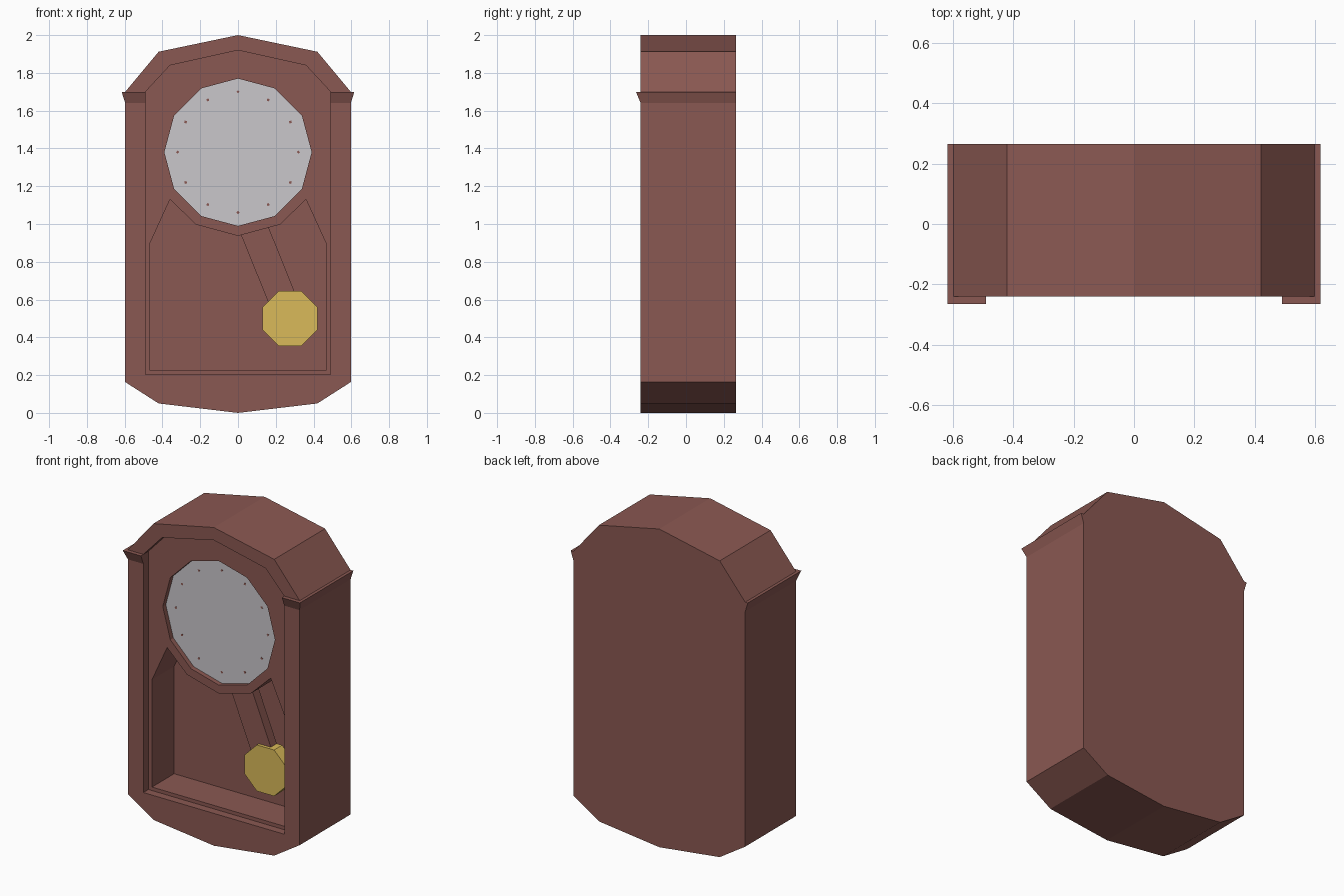
import bpy, bmesh, math

if "Cube" in bpy.data.objects:
    bpy.data.objects.remove(bpy.data.objects["Cube"])


def material(name, rgb):
    m = bpy.data.materials.new(name)
    m.diffuse_color = (*rgb, 1.0)
    m.use_nodes = True
    m.node_tree.nodes["Principled BSDF"].inputs["Base Color"].default_value = m.diffuse_color
    return m


WOOD = material("brown_wood", (0.255, 0.098, 0.084))
WHITE = material("dial_white", (0.59, 0.57, 0.60))
BRASS = material("brass_yellow", (0.70, 0.49, 0.10))


def loft(name, front, back, mat):
    """Solid between two matching rings of 3D points."""
    bm = bmesh.new()
    a = [bm.verts.new(p) for p in front]
    b = [bm.verts.new(p) for p in back]
    n = len(a)
    bm.faces.new(a)
    bm.faces.new(b[::-1])
    for i in range(n):
        j = (i + 1) % n
        bm.faces.new((a[j], a[i], b[i], b[j]))
    bmesh.ops.recalc_face_normals(bm, faces=bm.faces)
    me = bpy.data.meshes.new(name)
    bm.to_mesh(me)
    bm.free()
    ob = bpy.data.objects.new(name, me)
    bpy.context.collection.objects.link(ob)
    me.materials.append(mat)
    return ob


def prism(name, outline, y0, y1, mat):
    """Extrude an x-z outline along y."""
    return loft(name, [(x, y0, z) for x, z in outline],
                [(x, y1, z) for x, z in outline], mat)


def mirrored(half):
    """Complete a right-hand outline that runs from bottom centre to top centre."""
    return half + [(-x, z) for x, z in reversed(half) if x > 0]


def ngon(cx, cz, r, n, start):
    return [(cx + r * math.cos(start + i * math.tau / n),
             cz + r * math.sin(start + i * math.tau / n)) for i in range(n)]


def carve(ob, cutter):
    cutter.hide_render = True
    mod = ob.modifiers.new("carve", 'BOOLEAN')
    mod.operation = 'DIFFERENCE'
    mod.solver = 'EXACT'
    mod.object = cutter
    bpy.context.view_layer.objects.active = ob
    bpy.ops.object.modifier_apply(modifier=mod.name)
    bpy.data.objects.remove(cutter)


FRONT, BACK, PANEL, DIAL = -0.24, 0.265, -0.19, -0.16
CENTRE = 1.38

# Case with arched top and shallow pointed base
case = prism("case", mirrored([(0, 0), (0.42, 0.05), (0.597, 0.163), (0.597, 1.70),
                               (0.42, 1.912), (0, 2.0)]), FRONT, BACK, WOOD)

# Shallow front recess, dial well and deep pendulum window
carve(case, prism("recess_cutter", mirrored([(0.49, 0.203), (0.49, 1.70),
                                             (0.36, 1.84), (0, 1.92)]),
                  FRONT - 0.1, PANEL, WOOD))
dial_ring = ngon(0, CENTRE, 0.39, 12, math.pi / 2)
carve(case, prism("dial_cutter", dial_ring, PANEL - 0.02, DIAL + 0.004, WOOD))
window = [(0.465, 0.225), (0.465, 0.90), (0.36, 1.13), (0.222, 0.997), (0, 0.937)]
carve(case, prism("window_cutter", mirrored(window), PANEL - 0.02, 0.03, WOOD))

# Dial plate and tiny hour marks
prism("dial", dial_ring, DIAL, DIAL + 0.006, WHITE)
for h in range(12):
    a = h * math.tau / 12
    prism("hour_mark", ngon(0.32 * math.sin(a), CENTRE + 0.32 * math.cos(a), 0.009, 4, a),
          DIAL - 0.001, DIAL + 0.002, WOOD)

# Flared capitals on both sides
for side, s in (("right", 1), ("left", -1)):
    def ring(x, y, z):
        return [(s * 0.49, y, z), (s * x, y, z), (s * x, BACK, z), (s * 0.49, BACK, z)]
    loft(side + "_capital", ring(0.597, FRONT, 1.64), ring(0.616, -0.265, 1.70), WOOD)

# Pendulum rod swung to the right, with an octagonal bob
prism("pendulum_rod", [(-0.04, 1.08), (0.105, 1.125), (0.33, 0.565), (0.185, 0.525)],
      -0.10, -0.04, WOOD)
prism("pendulum_bob", ngon(0.275, 0.50, 0.157, 8, math.pi / 8), -0.12, -0.04, BRASS)
